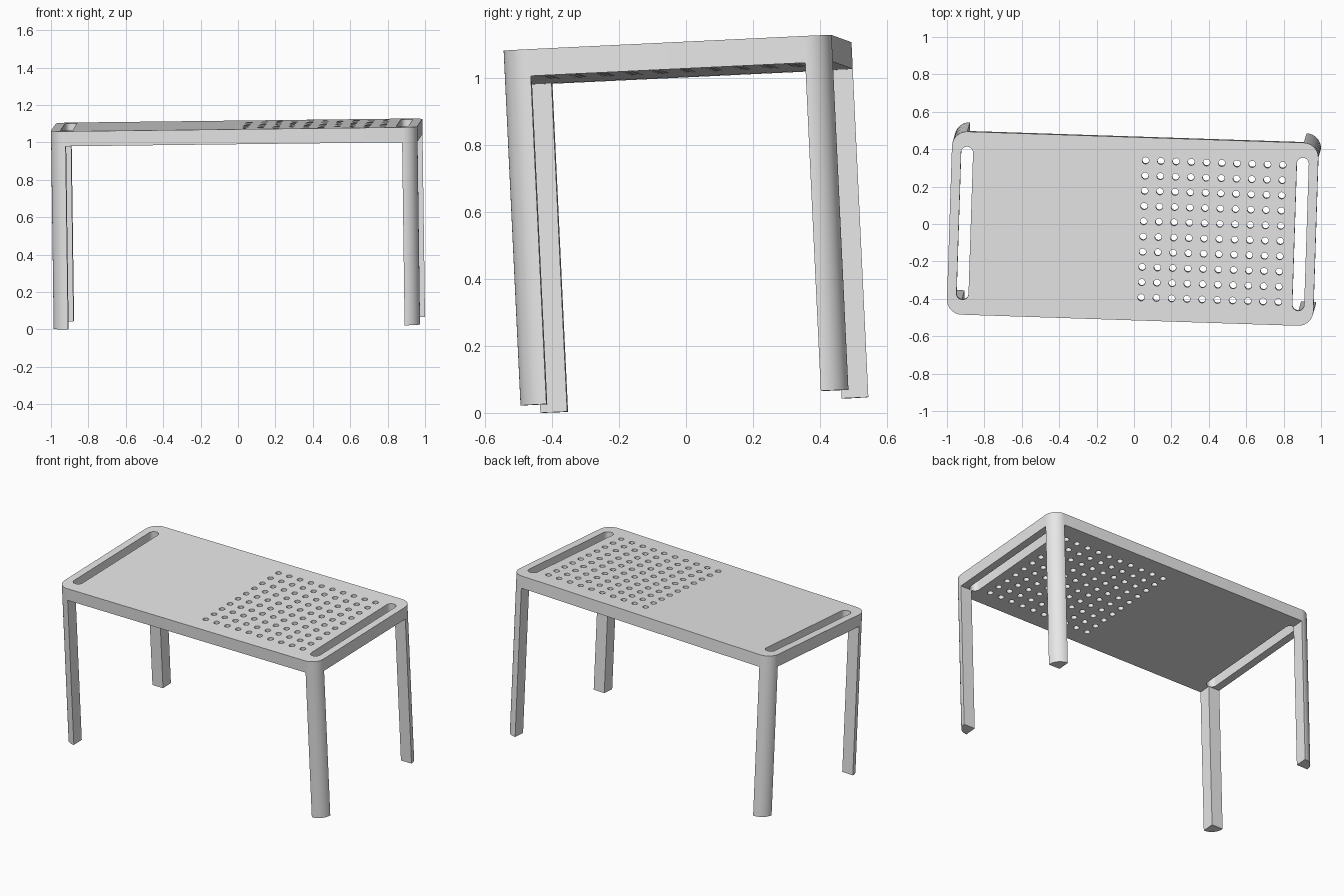
import bpy, bmesh, math
from mathutils import Matrix, Vector

if "Cube" in bpy.data.objects:
    bpy.data.objects.remove(bpy.data.objects["Cube"], do_unlink=True)

# Overall sizes
L, W, H = 1.96, 0.98, 1.06      # length, width, height
T = 0.08                        # top thickness, corner radius and leg size
AX, AY = L / 2 - T, W / 2 - T   # corner arc centres

# Single grey material
grey = bpy.data.materials.new("plain_grey")
grey.use_nodes = True
grey.diffuse_color = (0.8, 0.8, 0.8, 1)
grey.node_tree.nodes["Principled BSDF"].inputs["Base Color"].default_value = (0.8, 0.8, 0.8, 1)

# Slight lean of the whole table
u = Vector((1, -0.033, 0.012)).normalized()
v = Vector((0.033, 1, 0.048))
v = (v - u * v.dot(u)).normalized()
w = u.cross(v)
lean = Matrix((u, v, w)).transposed().to_4x4()
parts = []


def arc(cx, cy, r, start, sweep, n):
    """Points along an arc, angles in degrees."""
    return [(cx + r * math.cos(math.radians(start + sweep * i / n)),
             cy + r * math.sin(math.radians(start + sweep * i / n))) for i in range(n + 1)]


def prism(name, loops, z0, z1):
    """Extruded flat shape; inner loops become holes."""
    cu = bpy.data.curves.new(name + "_profile", 'CURVE')
    cu.dimensions, cu.fill_mode, cu.extrude = '2D', 'BOTH', (z1 - z0) / 2
    for pts in loops:
        sp = cu.splines.new('POLY')
        sp.points.add(len(pts) - 1)
        for p, (x, y) in zip(sp.points, pts):
            p.co = (x, y, 0, 1)
        sp.use_cyclic_u = True
    tmp = bpy.data.objects.new(name + "_profile", cu)
    bpy.context.collection.objects.link(tmp)
    bpy.context.view_layer.update()
    me = bpy.data.meshes.new_from_object(tmp.evaluated_get(bpy.context.evaluated_depsgraph_get()))
    bpy.data.objects.remove(tmp, do_unlink=True)
    bpy.data.curves.remove(cu)
    # Weld caps to walls
    bm = bmesh.new()
    bm.from_mesh(me)
    bmesh.ops.remove_doubles(bm, verts=bm.verts, dist=1e-5)
    bmesh.ops.recalc_face_normals(bm, faces=bm.faces)
    bm.to_mesh(me)
    bm.free()
    me.transform(lean @ Matrix.Translation((0, 0, (z0 + z1) / 2 - H / 2)))
    me.materials.clear()
    me.materials.append(grey)
    me.name = name
    ob = bpy.data.objects.new(name, me)
    bpy.context.collection.objects.link(ob)
    parts.append(ob)


# Table top: rounded outline, two end slots, perforated grid on one half
outline = (arc(AX, AY, T, 0, 90, 14) + arc(-AX, AY, T, 90, 90, 14)
           + arc(-AX, -AY, T, 180, 90, 14) + arc(AX, -AY, T, 270, 90, 14))
loops = [outline]
SR = 0.032
for s in (-1, 1):
    loops.append(arc(s * 0.898, AY - SR, SR, 0, 180, 12)
                 + arc(s * 0.898, -AY + SR, SR, 180, 180, 12))
for i in range(10):
    for j in range(10):
        loops.append(arc(0.424 + (i - 4.5) * 0.0815, (j - 4.5) * 0.0815, 0.018, 0, 360, 20)[:-1])
prism("table_top", loops, H - T, H)

# Quarter-round legs, one under each corner
for name, sx, sy in (("front_right_leg", -1, -1), ("front_left_leg", 1, -1),
                     ("back_right_leg", -1, 1), ("back_left_leg", 1, 1)):
    quarter = [(AX, AY)] + arc(AX, AY, T, 0, 90, 14)
    prism(name, [[(sx * x, sy * y) for x, y in quarter]], 0, H - T)

# Rest the lowest corner on the ground
low = min(p.co.z for ob in parts for p in ob.data.vertices)
for ob in parts:
    ob.data.transform(Matrix.Translation((0, 0, -low)))

# Smooth rounded walls, keep edges sharp
bpy.ops.object.select_all(action='DESELECT')
for ob in parts:
    ob.select_set(True)
bpy.context.view_layer.objects.active = parts[0]
bpy.ops.object.shade_smooth_by_angle(angle=math.radians(30))
